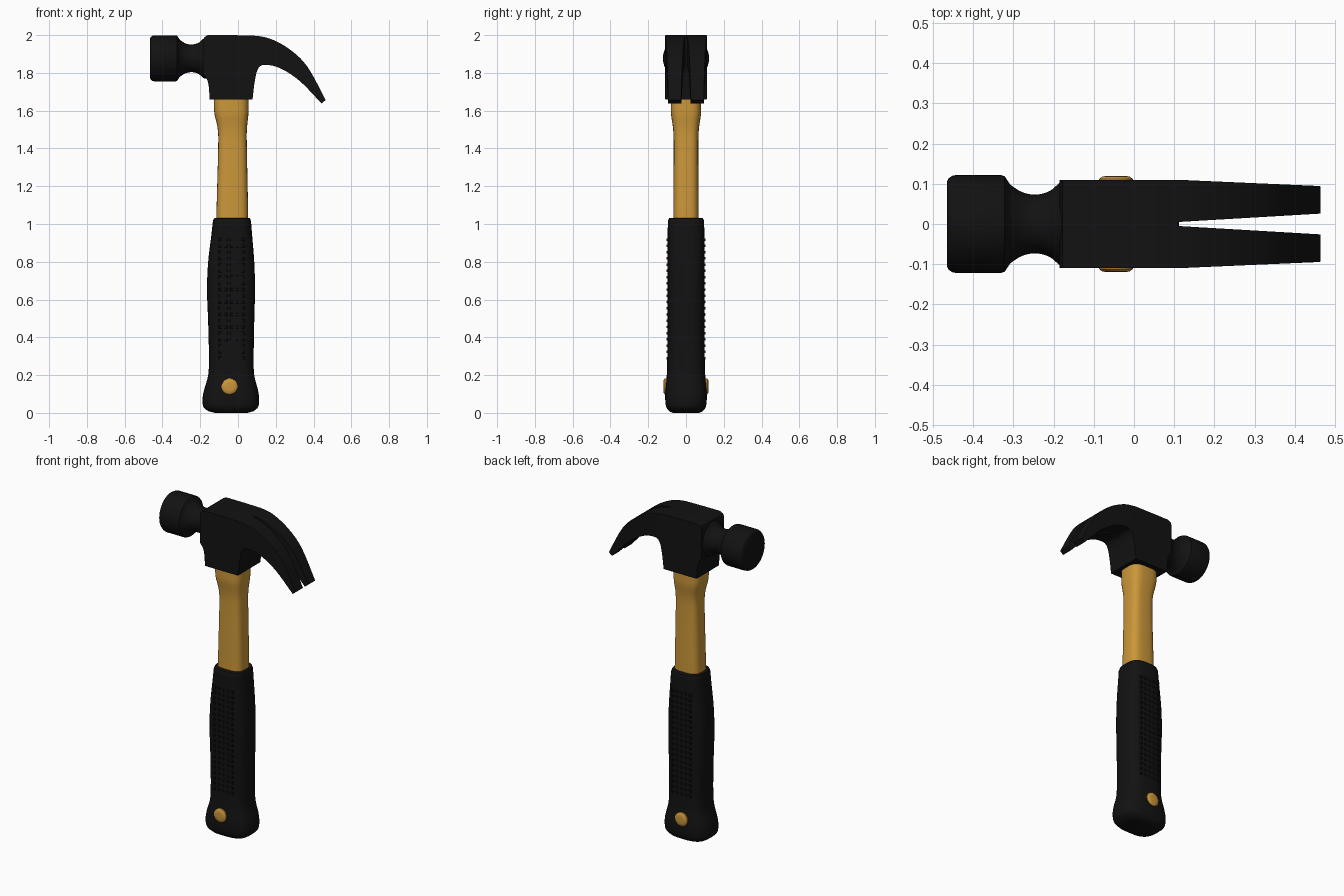
import bpy, bmesh, math
from mathutils import Vector

if "Cube" in bpy.data.objects:
    bpy.data.objects.remove(bpy.data.objects["Cube"])


def material(name, col):
    m = bpy.data.materials.new(name)
    m.diffuse_color = (*col, 1)
    m.use_nodes = True
    m.node_tree.nodes["Principled BSDF"].inputs["Base Color"].default_value = m.diffuse_color
    return m


BLACK = material("black", (0.006, 0.006, 0.006))
YELLOW = material("amber yellow", (0.60, 0.31, 0.042))


def finish(name, bm, mat, angle=35):
    bmesh.ops.recalc_face_normals(bm, faces=bm.faces)
    me = bpy.data.meshes.new(name)
    bm.to_mesh(me)
    bm.free()
    me.materials.append(mat)
    ob = bpy.data.objects.new(name, me)
    bpy.context.collection.objects.link(ob)
    bpy.ops.object.select_all(action='DESELECT')
    ob.select_set(True)
    bpy.context.view_layer.objects.active = ob
    bpy.ops.object.shade_smooth_by_angle(angle=math.radians(angle))
    return ob


def spline(pts, n=5):
    """Catmull-Rom through points of any dimension."""
    P = [pts[0]] + list(pts) + [pts[-1]]
    out = []
    for i in range(1, len(P) - 2):
        a, b, c, d = P[i - 1:i + 3]
        for k in range(n):
            t = k / n
            out.append(tuple(0.5 * (2 * q + (r - p) * t + (2 * p - 5 * q + 4 * r - s) * t * t
                             + (3 * q - p - 3 * r + s) * t ** 3) for p, q, r, s in zip(a, b, c, d)))
    return out + [tuple(pts[-1])]


def loft(name, rings, mat, place, power=2.0, n=40):
    """Superellipse rings (position, low, high, half depth) skinned into a solid."""
    bm = bmesh.new()
    loops = []
    for pos, lo, hi, dep in rings:
        loop = []
        for k in range(n):
            a = 2 * math.pi * k / n
            c, s = math.cos(a), math.sin(a)
            u = math.copysign(abs(c) ** (2 / power), c)
            v = math.copysign(abs(s) ** (2 / power), s)
            loop.append(bm.verts.new(place(pos, (lo + hi) / 2 + u * (hi - lo) / 2, v * dep)))
        loops.append(loop)
    for A, B in zip(loops, loops[1:]):
        for k in range(n):
            bm.faces.new((A[k], A[(k + 1) % n], B[(k + 1) % n], B[k]))
    bm.faces.new(loops[0])
    bm.faces.new(loops[-1])
    return finish(name, bm, mat)


def upright(p, u, v):
    return (u, v, p)


def sideways(p, u, v):
    return (p, v, u)


# Wooden-coloured shaft with flared collar under the head
loft("shaft", spline([(0.95, -0.115, 0.055, 0.068), (1.10, -0.113, 0.053, 0.067),
     (1.40, -0.105, 0.047, 0.065), (1.50, -0.107, 0.047, 0.068), (1.58, -0.124, 0.055, 0.079),
     (1.63, -0.128, 0.056, 0.080), (1.70, -0.128, 0.056, 0.080)]), YELLOW, upright, 3.2)

# Rubber grip with flared butt
loft("grip", [(0.0, -0.12, 0.05, 0.07)] + spline([(0.008, -0.155, 0.08, 0.088),
     (0.03, -0.182, 0.106, 0.104), (0.07, -0.188, 0.112, 0.110), (0.12, -0.180, 0.106, 0.109),
     (0.20, -0.158, 0.086, 0.102), (0.30, -0.154, 0.083, 0.099), (0.48, -0.158, 0.086, 0.098),
     (0.65, -0.164, 0.090, 0.098), (0.80, -0.158, 0.086, 0.098), (0.95, -0.140, 0.074, 0.097),
     (1.015, -0.133, 0.069, 0.096)]) + [(1.03, -0.127, 0.064, 0.090), (1.033, -0.118, 0.055, 0.082)],
     BLACK, upright, 3.0)

# Rows of small grip studs on both faces
bm = bmesh.new()
for side in (-1, 1):
    for i in range(5):
        for j in range(20):
            r = bmesh.ops.create_cube(bm, size=1)
            x, z = -0.094 + i * 0.03, 0.29 + j * 0.033
            for v in r["verts"]:
                k = 0.7 if v.co.y * side > 0 else 1
                v.co = Vector((x + v.co.x * 0.018 * k, side * 0.095 + v.co.y * 0.014,
                               z + v.co.z * 0.018 * k))
finish("grip_studs", bm, BLACK)

# Pin through the butt, domed ends
pin = [(-0.12, 0.022), (-0.118, 0.034), (-0.112, 0.042), (0.112, 0.042), (0.118, 0.034), (0.12, 0.022)]
loft("butt_pin", [(y, 0.14 - r, 0.14 + r, r) for y, r in pin], YELLOW,
     lambda p, u, v: (-0.045 + v, p, u), 2, 28)

# Striking face and neck, turned round the x axis
face = [(-0.465, 0.106), (-0.461, 0.114), (-0.452, 0.120), (-0.442, 0.122), (-0.332, 0.122),
        (-0.322, 0.119), (-0.316, 0.110)]
neck = spline([(-0.308, 0.098), (-0.28, 0.080), (-0.245, 0.073), (-0.21, 0.082),
               (-0.185, 0.103), (-0.174, 0.108)])
loft("striker", [(x, 1.877 - r, 1.877 + r, r) for x, r in face + neck + [(-0.13, 0.108)]],
     BLACK, sideways)

# Head block and curved claw: side profile extruded, tapered, bevelled
outline = [(-0.185, 1.972), (-0.178, 1.989), (-0.16, 2.0), (-0.05, 2.0)]
outline += spline([(0.08, 1.998), (0.167, 1.982), (0.273, 1.925), (0.368, 1.832), (0.464, 1.656)])
outline += spline([(0.442, 1.638), (0.326, 1.758), (0.22, 1.826), (0.14, 1.842),
                   (0.106, 1.822), (0.089, 1.757), (0.077, 1.66)])
outline += spline([(-0.150, 1.66), (-0.155, 1.73), (-0.165, 1.768), (-0.185, 1.795)], 3)
bm = bmesh.new()
f = bm.faces.new([bm.verts.new((x, -0.11, z)) for x, z in outline])
r = bmesh.ops.extrude_face_region(bm, geom=[f])
bmesh.ops.translate(bm, vec=(0, 0.22, 0), verts=[g for g in r["geom"] if isinstance(g, bmesh.types.BMVert)])
bmesh.ops.bisect_plane(bm, geom=bm.verts[:] + bm.edges[:] + bm.faces[:],
                       plane_co=(0.11, 0, 0), plane_no=(1, 0, 0))
for v in bm.verts:
    if v.co.x > 0.11:
        v.co.y *= 1 - 0.14 * (v.co.x - 0.11) / 0.35
head = finish("head_and_claw", bm, BLACK)
bev = head.modifiers.new("soft edges", 'BEVEL')
bev.width = 0.012
bev.segments = 2
bev.limit_method = 'ANGLE'
bev.angle_limit = math.radians(40)

# Wedge that cuts the nail slot
bm = bmesh.new()
slot = [(0.11, -0.005), (0.50, -0.028), (0.50, 0.028), (0.11, 0.005)]
f = bm.faces.new([bm.verts.new((x, y, 1.5)) for x, y in slot])
r = bmesh.ops.extrude_face_region(bm, geom=[f])
bmesh.ops.translate(bm, vec=(0, 0, 0.7), verts=[g for g in r["geom"] if isinstance(g, bmesh.types.BMVert)])
cutter = finish("slot_cutter", bm, BLACK)
cutter.hide_render = True
cutter.hide_set(True)
cut = head.modifiers.new("nail slot", 'BOOLEAN')
cut.operation = 'DIFFERENCE'
cut.solver = 'EXACT'
cut.object = cutter

# Apply the cut so shading is sharp along the slot
bpy.ops.object.select_all(action='DESELECT')
head.select_set(True)
bpy.context.view_layer.objects.active = head
for m in ("soft edges", "nail slot"):
    bpy.ops.object.modifier_apply(modifier=m)
bpy.ops.object.shade_smooth_by_angle(angle=math.radians(35))
bpy.data.objects.remove(cutter)
